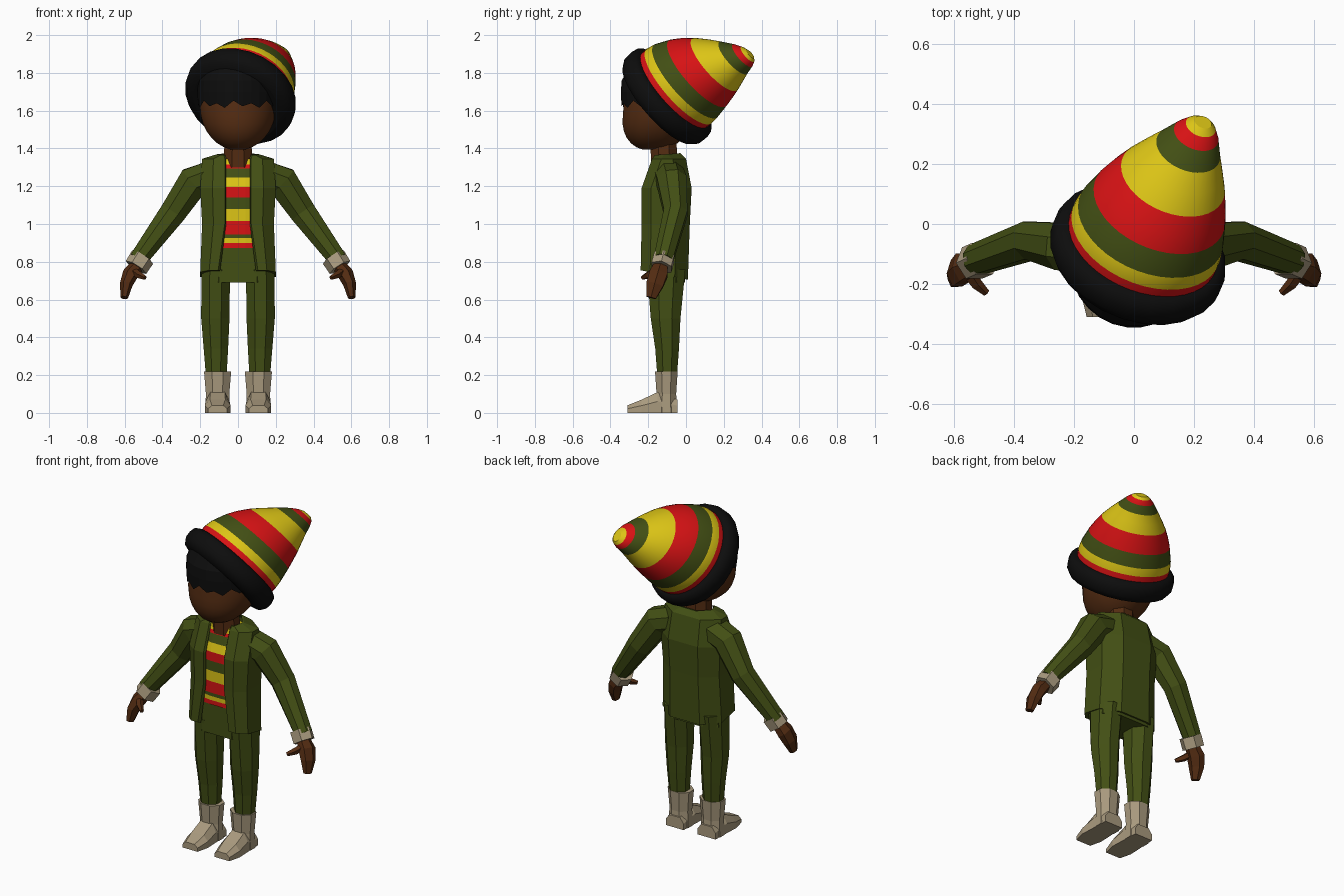
import bpy, bmesh, math
from mathutils import Vector as V

if "Cube" in bpy.data.objects:
    bpy.data.objects.remove(bpy.data.objects["Cube"])


def colour(name, r, g, b):
    m = bpy.data.materials.new(name)
    m.diffuse_color = (r, g, b, 1)
    m.use_nodes = True
    m.node_tree.nodes["Principled BSDF"].inputs["Base Color"].default_value = m.diffuse_color
    return m


GREEN = colour("olive green", .055, .078, .007)
RED = colour("red", .68, .006, .007)
YELLOW = colour("yellow", .72, .56, .008)
SKIN = colour("brown skin", .088, .025, .006)
BLACK = colour("black", .004, .004, .004)
TAN = colour("tan", .40, .325, .21)


def build(name, lofts, mats, bands=None, smooth=False):
    """Skin each list of rings; bands gives a material per ring gap."""
    bm = bmesh.new()
    for rings in lofts:
        vs = [[bm.verts.new(p) for p in r] for r in rings]
        n = len(vs[0])
        for i in range(len(vs) - 1):
            for j in range(n):
                k = (j + 1) % n
                f = bm.faces.new((vs[i][j], vs[i][k], vs[i + 1][k], vs[i + 1][j]))
                f.material_index = bands[i] if bands else 0
                f.smooth = smooth
        bm.faces.new(vs[0][::-1]).material_index = bands[0] if bands else 0
        bm.faces.new(vs[-1]).material_index = bands[-1] if bands else 0
    bmesh.ops.recalc_face_normals(bm, faces=bm.faces[:])
    me = bpy.data.meshes.new(name)
    bm.to_mesh(me)
    bm.free()
    for m in mats:
        me.materials.append(m)
    ob = bpy.data.objects.new(name, me)
    bpy.context.collection.objects.link(ob)
    return ob


def ring(c, u, v, n):
    """Polygon around c with half-axis vectors u and v."""
    a = [2 * math.pi * (j + .5) / n for j in range(n)]
    return [V(c) + V(u) * math.cos(t) + V(v) * math.sin(t) for t in a]


def flat(cx, cy, z, rx, ry, n=8):
    return ring((cx, cy, z), (rx, 0, 0), (0, ry, 0), n)


def tube(path, n=6):
    """Rings along (point, radius across, radius in y) stations."""
    out = []
    for i, (p, ra, ry) in enumerate(path):
        a, b = path[max(i - 1, 0)][0], path[min(i + 1, len(path) - 1)][0]
        d = (V(b) - V(a)).normalized()
        v = d.cross(V((0, 1, 0))).normalized()
        out.append(ring(p, v.cross(d) * ry, v * ra, n))
    return out


def flip(rings, s):
    return [[V((p[0] * s, p[1], p[2])) for p in r] for r in rings]


# Hat: drooping striped cone on a tilted axis
AX = V((.305, .715, .63)).normalized()
U = AX.cross(V((0, 0, 1))).normalized()
W = AX.cross(U)
BASE = V((.03, -.06, 1.71))
DROOP = V((.058, .066, -.104))


def hat_ring(t, r):
    return ring(BASE + AX * .467 * t + DROOP * t * abs(t), U * r, W * r, 40)


hat = [(-.05, .26), (.07, .262), (.17, .255), (.34, .231), (.45, .21), (.57, .182), (.69, .147),
       (.8, .112), (.91, .078), (.97, .052), (1.0, .03)]
build("striped_hat", [[hat_ring(*h) for h in hat]], [RED, YELLOW, GREEN],
      [0, 1, 2, 0, 0, 1, 1, 2, 0, 1], True)

# Rolled brim
brim = [(.0, .24), (.0, .272), (-.03, .295), (-.1, .303), (-.18, .3), (-.245, .28), (-.27, .24)]
build("hat_brim", [[ring(BASE + AX * .467 * t, U * r, W * r, 24) for t, r in brim]], [BLACK], smooth=True)

# Head: egg with the chin pushed forward
head = []
for i in range(15):
    a = math.radians(-80 + 160 * i / 14)
    z = 1.62 + .23 * math.sin(a)
    r = .202 * math.cos(a)
    push = .06 * max(0, 1.6 - z) / .2
    head.append([V((p.x, p.y - (push if p.y < -.13 else push * .5), z))
                 for p in flat(0, -.13, z, r, r, 28)])
build("head", [head], [SKIN], smooth=True)
build("neck", [[flat(0, -.115, 1.3, .085, .075), flat(0, -.12, 1.46, .075, .075)]], [SKIN])

# Hair: cap with a jagged fringe
fringe = flat(0, -.125, 1.635, .213, .218, 28)
for j, p in enumerate(fringe):
    p.z += (.018, -.012, .004, -.02)[j % 4]
build("hair", [[fringe, flat(0, -.125, 1.7, .216, .221, 28), flat(0, -.125, 1.76, .212, .217, 28),
                flat(0, -.12, 1.83, .18, .18, 28), flat(0, -.11, 1.88, .1, .1, 28)]], [BLACK])


# Jacket: open-fronted shell
def jacket_ring(z, back_drop, xi, w, yf, yb):
    half = [(xi, yf), ((xi + w) / 2, yf), (w, yf + .05), (w, yb - .07), (w * .5, yb)]
    outer = half + [(-x, y) for x, y in half[::-1]]
    inner = [(x * .9, -.1 + (y + .1) * .88) for x, y in outer[::-1]]
    return [V((x, y, z + back_drop * (y - yf) / (yb - yf))) for x, y in outer + inner]


build("jacket", [[jacket_ring(*r) for r in (
    (1.365, .01, .075, .11, -.165, -.03), (1.345, 0, .07, .19, -.18, 0),
    (1.19, 0, .07, .2, -.235, .03), (1.0, 0, .07, .19, -.235, .02),
    (.755, -.05, .105, .2, -.24, .01))]], [GREEN])

# Striped shirt
levels = [1.345, 1.315, 1.295, 1.245, 1.195, 1.14, 1.08, 1.015, .945, .925, .9, .873]
shirt = []
for z in levels:
    yf = -.212 + .045 * max(0, (z - 1.19) / .155)
    shirt.append([V((x, y, z)) for x, y in
                  ((-.095, yf + .008), (-.04, yf), (.04, yf), (.095, yf + .008), (.095, -.05), (-.095, -.05))])
build("striped_shirt", [shirt], [YELLOW, RED, GREEN], [0, 1, 2, 0, 1, 2, 0, 1, 2, 0, 1])

# Trousers: hips and two legs
hips = [[V((x, y, z)) for x, y in ((-.1, -.205), (.1, -.205), (w, -.15), (w, -.05), (.1, b), (-.1, b), (-w, -.05), (-w, -.15))]
        for z, w, b in ((.89, .17, -.02), (.69, .185, -.005))]
leg = [flat(.118, -.105, .76, .082, .11), flat(.12, -.108, .5, .081, .085),
       flat(.117, -.1, .34, .07, .068), flat(.115, -.1, .18, .058, .055)]
build("trousers", [hips, leg, flip(leg, -1)], [GREEN])


# Boot pieces: shaft stacked in z, foot stacked in y
shaft = [flat(.108, -.104, z, rx * 1.08, ry * 1.08) for z, rx, ry in
         ((.22, .072, .06), (.1, .062, .052), (.0, .066, .058))]
foot = [[V((.108 + sx * w, y, z)) for sx, z in
         ((-1, 0), (1, 0), (1, h * .55), (.6, h), (-.6, h), (-1, h * .55))]
        for y, w, h in ((-.045, .06, .07), (-.15, .064, .11), (-.235, .068, .07), (-.31, .05, .04))]

# Arm, cuff and hand stations
arm = tube([((.13, -.09, 1.26), .085, .085), ((.235, -.075, 1.225), .09, .085),
            ((.345, -.055, 1.06), .075, .068), ((.53, -.12, .81), .052, .055)], 8)
cuff = tube([((.505, -.115, .825), .066, .062), ((.54, -.13, .77), .064, .062)])
hand = tube([((.53, -.13, .785), .036, .04), ((.57, -.145, .735), .042, .055),
             ((.592, -.165, .68), .034, .052), ((.602, -.185, .61), .02, .03)])
thumb = tube([((.56, -.15, .755), .022, .025), ((.525, -.2, .73), .02, .02), ((.492, -.23, .715), .012, .012)], 5)

for side, s in (("left", 1), ("right", -1)):
    build(side + "_boot", [flip(shaft, s), flip(foot, s)], [TAN])
    build(side + "_sleeve", [flip(arm, s)], [GREEN])
    build(side + "_cuff", [flip(cuff, s)], [TAN])
    build(side + "_hand", [flip(hand, s), flip(thumb, s)], [SKIN])
